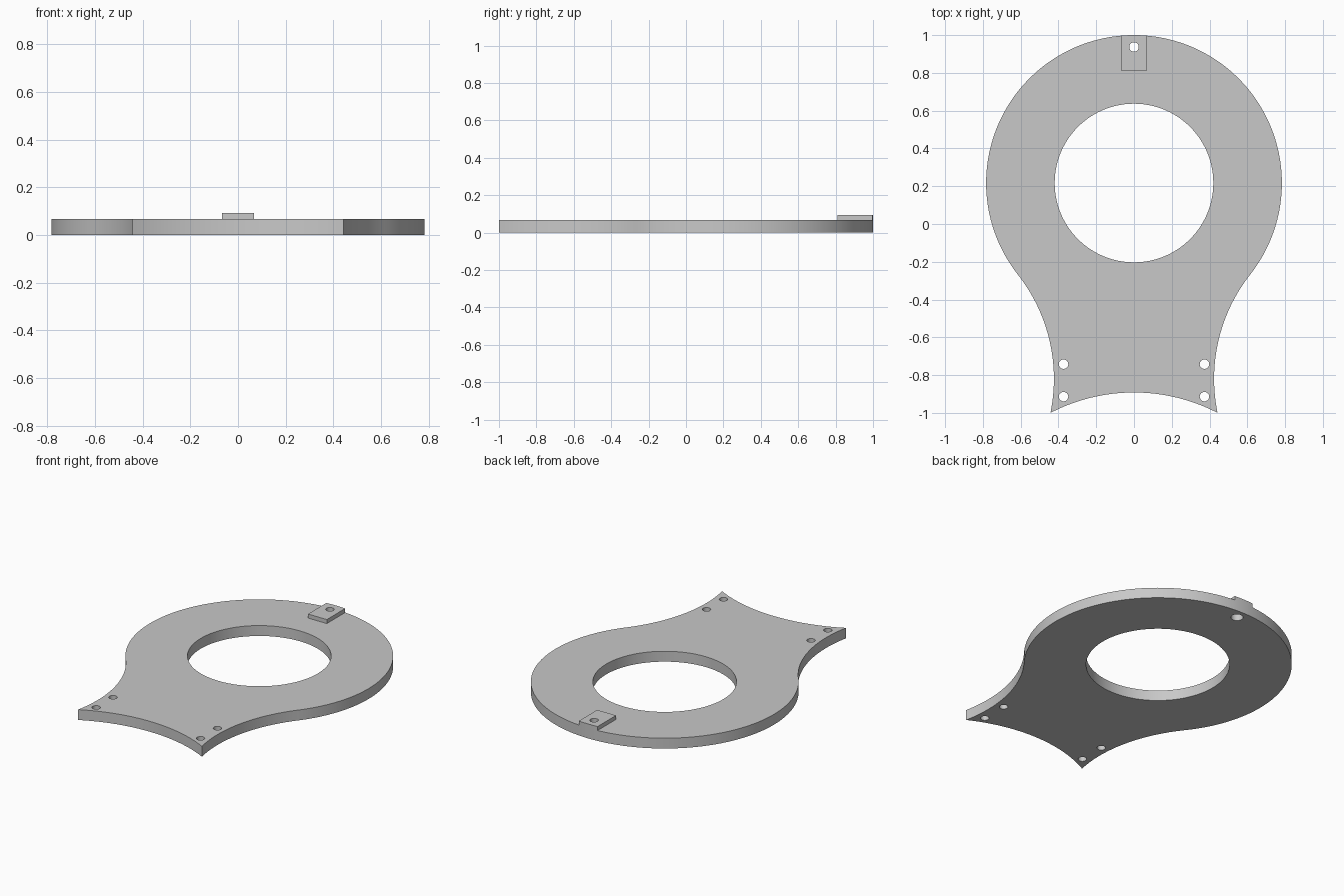
import bpy, bmesh
from math import sin, cos, pi, atan2, sqrt, asin

if "Cube" in bpy.data.objects:
    bpy.data.objects.remove(bpy.data.objects["Cube"])

THICK, TAB_TOP = 0.067, 0.093
HEAD_Y, HEAD_R, BORE_R = 0.217, 0.783, 0.42
WAIST_X, WAIST_Y, FOOT_Y, FOOT_ARCH = 0.424, -0.82, -1.0, 0.108
TAB_HALF, TAB_FRONT = 0.067, 0.81
PIN_Y, PIN_R, RECESS_R, RECESS_Z = 0.937, 0.025, 0.036, 0.045

grey = bpy.data.materials.new("light_grey")
grey.use_nodes = True
colour = (0.58, 0.58, 0.58, 1)
grey.diffuse_color = colour
grey.node_tree.nodes["Principled BSDF"].inputs["Base Color"].default_value = colour


def arc(cx, cy, r, start, end, steps):
    angles = [start + (end - start) * i / steps for i in range(steps + 1)]
    return [(cx + r * cos(a), cy + r * sin(a)) for a in angles]


def prism(name, outline, z0, z1):
    """Extrude a closed outline from z0 up to z1."""
    bm = bmesh.new()
    face = bm.faces.new([bm.verts.new((x, y, z0)) for x, y in outline])
    top = bmesh.ops.extrude_face_region(bm, geom=[face])["geom"]
    verts = [v for v in top if isinstance(v, bmesh.types.BMVert)]
    bmesh.ops.translate(bm, verts=verts, vec=(0, 0, z1 - z0))
    bmesh.ops.recalc_face_normals(bm, faces=bm.faces)
    mesh = bpy.data.meshes.new(name)
    bm.to_mesh(mesh)
    bm.free()
    mesh.materials.append(grey)
    obj = bpy.data.objects.new(name, mesh)
    bpy.context.collection.objects.link(obj)
    return obj


def drill(obj, x, y, r, z0=-0.1, z1=0.2, steps=32):
    """Cut a round hole and discard the cutter."""
    cutter = prism("cutter", arc(x, y, r, 0, 2 * pi, steps)[:-1], z0, z1)
    cutter.hide_render = True
    mod = obj.modifiers.new("hole", 'BOOLEAN')
    mod.operation, mod.solver, mod.object = 'DIFFERENCE', 'EXACT', cutter
    bpy.context.view_layer.objects.active = obj
    bpy.ops.object.modifier_apply(modifier=mod.name)
    bpy.data.objects.remove(cutter)


# Waist arc is tangent to the round head
dy = HEAD_Y - WAIST_Y
waist_r = (WAIST_X**2 + dy**2 - HEAD_R**2) / (2 * (HEAD_R - WAIST_X))
waist_cx = WAIST_X + waist_r
join = atan2(-dy, waist_cx)
foot = pi + asin((WAIST_Y - FOOT_Y) / waist_r)
foot_x = waist_cx - sqrt(waist_r**2 - (WAIST_Y - FOOT_Y)**2)
arch_r = (foot_x**2 + FOOT_ARCH**2) / (2 * FOOT_ARCH)
arch_a = asin(foot_x / arch_r)

# Left half outline from the head top to the foot corner, then mirrored
half = arc(0, HEAD_Y, HEAD_R, pi / 2, join, 64)
half += arc(waist_cx, WAIST_Y, waist_r, join + pi, foot, 32)[1:]
arch = arc(0, FOOT_Y + FOOT_ARCH - arch_r, arch_r, pi / 2 - arch_a, pi / 2 + arch_a, 32)
mirrored = [(-x, y) for x, y in reversed(half[1:])]
plate = prism("plate", half + arch[1:-1] + mirrored, 0, THICK)

# Central bore and foot screw holes
drill(plate, 0, HEAD_Y, BORE_R, steps=96)
for side in (-1, 1):
    for y in (-0.742, -0.914):
        drill(plate, side * 0.373, y, PIN_R)

# Raised tab whose back follows the head rim
spread = asin(TAB_HALF / HEAD_R)
rim = arc(0, HEAD_Y, HEAD_R, pi / 2 - spread, pi / 2 + spread, 10)
tab = prism("raised_tab", rim + [(-TAB_HALF, TAB_FRONT), (TAB_HALF, TAB_FRONT)],
            THICK, TAB_TOP)

# Pin hole through both, with a wider recess underneath
for part in (plate, tab):
    drill(part, 0, PIN_Y, PIN_R)
drill(plate, 0, PIN_Y, RECESS_R, z1=RECESS_Z)

# Smooth curved walls, keep edges crisp
bpy.ops.object.select_all(action='DESELECT')
for part in (plate, tab):
    part.select_set(True)
bpy.context.view_layer.objects.active = plate
bpy.ops.object.shade_smooth_by_angle(angle=pi / 6)
